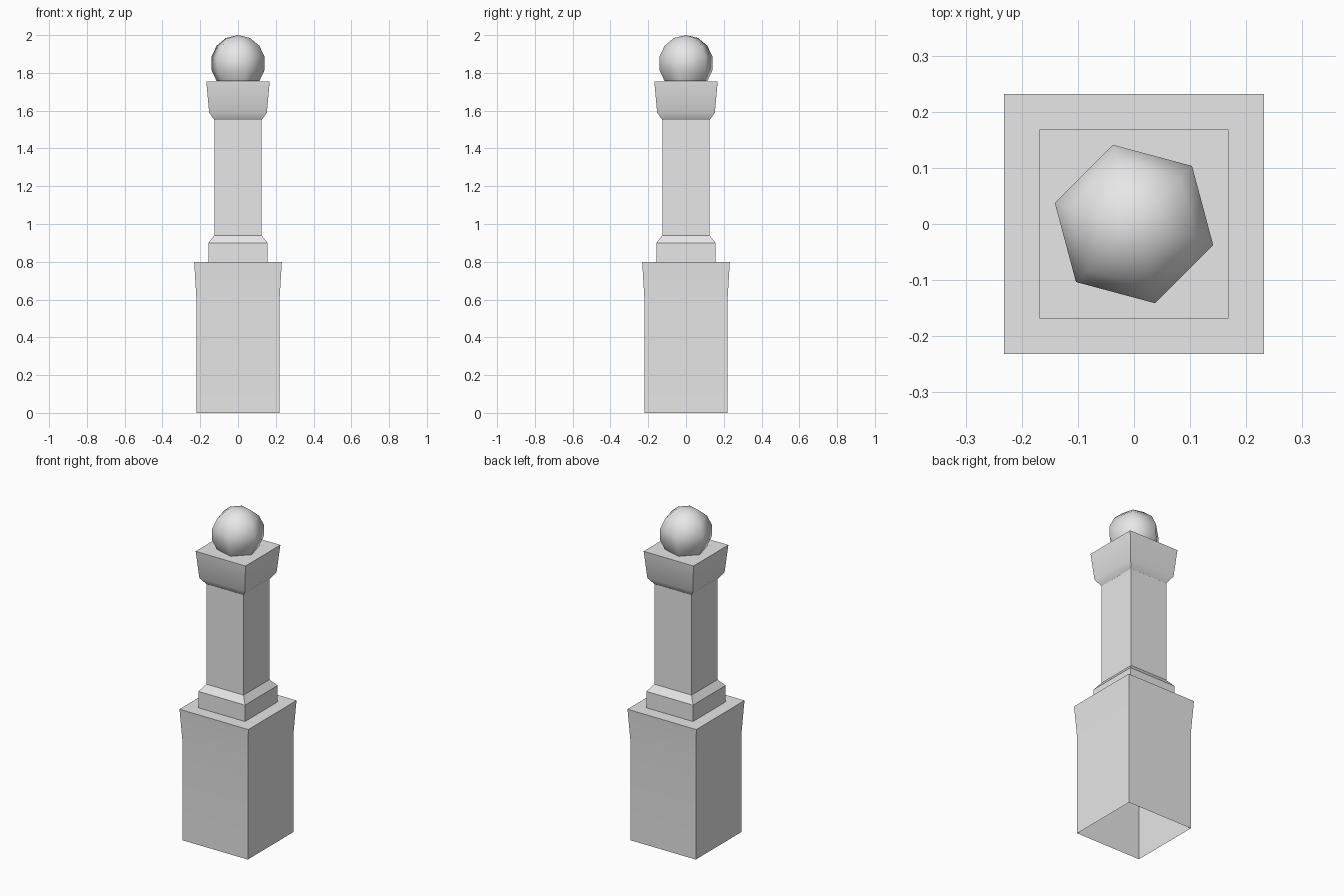
import bpy
import bmesh
import math
from mathutils import Matrix

cube = bpy.data.objects.get("Cube")
if cube:
    bpy.data.objects.remove(cube, do_unlink=True)

# Single stone colour
stone = bpy.data.materials.new("grey_stone")
stone.use_nodes = True
COLOUR = (0.8, 0.8, 0.8, 1.0)
stone.diffuse_color = COLOUR
for node in stone.node_tree.nodes:
    if node.type == 'BSDF_PRINCIPLED':
        node.inputs["Base Color"].default_value = COLOUR


def finish(name, bm, smooth_angle):
    """Turn a bmesh into a shaded, coloured object."""
    bmesh.ops.recalc_face_normals(bm, faces=bm.faces)
    mesh = bpy.data.meshes.new(name)
    bm.to_mesh(mesh)
    bm.free()
    mesh.materials.append(stone)
    obj = bpy.data.objects.new(name, mesh)
    bpy.context.collection.objects.link(obj)
    bpy.ops.object.select_all(action='DESELECT')
    obj.select_set(True)
    bpy.context.view_layer.objects.active = obj
    bpy.ops.object.shade_smooth_by_angle(angle=math.radians(smooth_angle))
    return obj


def square_loft(name, profile):
    """Stack square rings given as (half width, height), open below, closed on top."""
    bm = bmesh.new()
    corners = ((-1, -1), (1, -1), (1, 1), (-1, 1))
    rings = [[bm.verts.new((x * half, y * half, z)) for x, y in corners]
             for half, z in profile]
    for low, high in zip(rings, rings[1:]):
        for i in range(4):
            j = (i + 1) % 4
            bm.faces.new((low[i], low[j], high[j], high[i]))
    bm.faces.new(rings[-1])
    return finish(name, bm, 30)


# Pedestal with a slight flare at the top, hollow underneath
square_loft("pedestal", [(0.22, 0), (0.22, 0.6), (0.232, 0.8)])

# Plinth, shaft and flared capital in one run
square_loft("column", [(0.157, 0.8), (0.157, 0.9), (0.125, 0.94),
                       (0.125, 1.55), (0.153, 1.59), (0.168, 1.755)])

# Six-sided ball finial, cut off where it meets the capital
ball = bmesh.new()
bmesh.ops.create_uvsphere(ball, u_segments=6, v_segments=7, radius=0.15,
                          matrix=Matrix.Rotation(math.radians(15), 4, 'Z'))
bmesh.ops.delete(ball, geom=[v for v in ball.verts if v.co.z < -0.1], context='VERTS')
bmesh.ops.translate(ball, verts=ball.verts, vec=(0, 0, 1.85))
finish("ball_finial", ball, 80)
